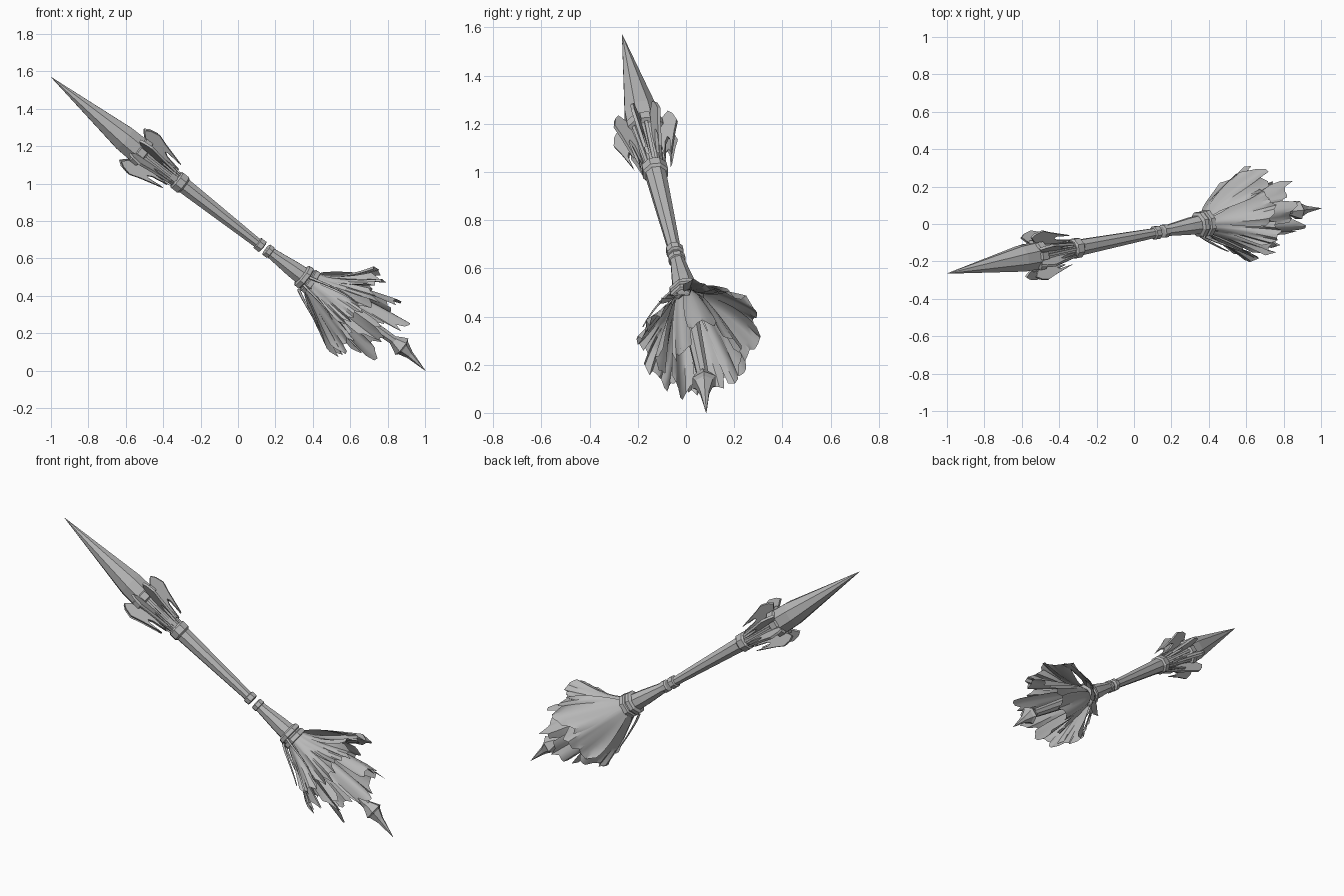
import bpy, math, random
from mathutils import Vector

random.seed(11)
if "Cube" in bpy.data.objects:
    bpy.data.objects.remove(bpy.data.objects["Cube"])

grey = bpy.data.materials.new("grey")
grey.use_nodes = True
COL = (0.48, 0.48, 0.48, 1)
grey.diffuse_color = COL
grey.node_tree.nodes["Principled BSDF"].inputs["Base Color"].default_value = COL

# Slanted frame: s runs from the blade point to the spike point
A = Vector((-1, -0.265, 1.57))
D = Vector((1.37, 0.265, -1.07)).normalized()
E1 = Vector((0.616, 0, 0.788))
E1 = (E1 - D * E1.dot(D)).normalized()
E2 = E1.cross(D)
BEND = [(0, 0, 0), (0.6, -0.02, 0), (1.45, -0.02, 0), (1.76, -0.01, 0),
        (2.38, 0.02, -0.02), (2.567, -0.005, -0.038)]


def at(s, r=0, ang=0):
    """Point at distance s along the bent centre line, r from it, at ang degrees."""
    for (s0, a0, b0), (s1, a1, b1) in zip(BEND, BEND[1:]):
        if s <= s1:
            break
    k = (s - s0) / (s1 - s0)
    a, c = a0 + (a1 - a0) * k, b0 + (b1 - b0) * k
    w = math.radians(ang)
    return A + D * s + E1 * (a + r * math.cos(w)) + E2 * (c + r * math.sin(w))


def make(name, verts, faces, smooth=False):
    me = bpy.data.meshes.new(name)
    me.from_pydata(verts, [], faces)
    me.materials.append(grey)
    ob = bpy.data.objects.new(name, me)
    bpy.context.collection.objects.link(ob)
    if smooth:
        bpy.ops.object.select_all(action="DESELECT")
        ob.select_set(True)
        bpy.context.view_layer.objects.active = ob
        bpy.ops.object.shade_smooth_by_angle(angle=math.radians(35))
    return ob


def lathe(name, prof, n=8, turn=22.5):
    """Faceted solid from (s, radius) pairs."""
    v = [at(s, r, turn + 360 * j / n) for s, r in prof for j in range(n)]
    f = [(i * n + j, i * n + n + j, i * n + n + (j + 1) % n, i * n + (j + 1) % n)
         for i in range(len(prof) - 1) for j in range(n)]
    f += [tuple(range(n)), tuple(reversed(range(len(v) - n, len(v))))]
    return make(name, v, f)


# Blade, shaft and grip
lathe("blade", [(0, 0.001), (0.3, 0.043), (0.52, 0.074), (0.62, 0.077), (0.72, 0.06), (0.88, 0.04)])
lathe("blade_collar", [(0.87, 0.045), (0.88, 0.056), (0.92, 0.056), (0.93, 0.045)])
lathe("upper_shaft", [(0.91, 0.046), (1.0, 0.043), (1.2, 0.036), (1.42, 0.028), (1.465, 0.028)])
lathe("upper_joint_ring", [(1.43, 0.028), (1.435, 0.037), (1.465, 0.037), (1.47, 0.028)])
lathe("lower_joint_ring", [(1.49, 0.028), (1.495, 0.037), (1.52, 0.037), (1.525, 0.028)])
lathe("lower_shaft", [(1.49, 0.028), (1.55, 0.034), (1.67, 0.048), (1.78, 0.056)])
lathe("skirt_collar", [(1.725, 0.055), (1.733, 0.07), (1.755, 0.072), (1.761, 0.062),
                       (1.768, 0.062), (1.773, 0.073), (1.797, 0.075), (1.803, 0.06)])
lathe("inner_stem", [(1.78, 0.05), (1.95, 0.035), (2.25, 0.028), (2.38, 0.025)])
lathe("end_spike", [(2.33, 0.025), (2.36, 0.04), (2.39, 0.056), (2.40, 0.042), (2.45, 0.022), (2.567, 0.001)], 6, 0)


def plate(name, outline, ang, thick):
    """Radial plate cut from an (s, radius) outline."""
    side = (at(1, 1, ang + 90) - at(1)) * thick / 2
    n = len(outline)
    v = [at(s, r, ang) + side * k for k in (-1, 1) for s, r in outline]
    f = [tuple(range(n)), tuple(reversed(range(n, 2 * n)))]
    f += [(i, i + n, (i + 1) % n + n, (i + 1) % n) for i in range(n)]
    return make(name, v, f)


# Claw fins on every edge of the blade base, with ribs and clasps between
for i in range(8):
    plate("claw_fin", [(0.72, 0.055), (0.64, 0.07), (0.60, 0.085), (0.575, 0.115), (0.60, 0.132),
                       (0.65, 0.143), (0.71, 0.122), (0.84, 0.085), (0.75, 0.095), (0.73, 0.088),
                       (0.76, 0.072), (0.85, 0.055)], 22.5 + 45 * i, 0.014)
    plate("blade_clasp", [(0.60, 0.06), (0.61, 0.085), (0.65, 0.085), (0.66, 0.06)], 45 * i, 0.04)
    plate("blade_rib", [(0.64, 0.05), (0.66, 0.076), (0.80, 0.055), (0.885, 0.043)], 45 * i, 0.014)


def petal(name, ang, half, s_end, r_end, flare, ruffle, s0=1.785, r0=0.058, cols=10, rows=7):
    """Broad folded sheet with a ragged end; flare below 1 opens early, above 1 late."""
    rag = [random.uniform(-0.045, 0.025) for _ in range(cols + 1)]
    ph = random.uniform(0, 6.28)
    v = []
    for i in range(rows + 1):
        t = i / rows
        for j in range(cols + 1):
            u = 2 * j / cols - 1
            s = s0 + ((s_end - s0) * (1 - 0.12 * u * u) + rag[j] * t) * t
            r = r0 + (r_end - r0) * t ** flare
            r += ruffle * t * math.cos(u * 3.6 + ph) - 0.015 * t * u * u
            spread = 0.85 + 0.25 * math.sin(t * 2.6)
            v.append(at(s, r, ang + half * u * spread))
    c = cols + 1
    f = [(i * c + j, i * c + j + 1, i * c + c + j + 1, i * c + c + j)
         for i in range(rows) for j in range(cols)]
    return make(name, v, f, True)


# Outer petals: angle, half width, end position, end radius, flare, ruffle
for p in [(105, 28, 2.11, 0.26, 0.75, 0.016), (62, 27, 2.09, 0.275, 0.75, 0.014),
          (15, 25, 2.06, 0.255, 1.4, 0.014), (145, 25, 2.13, 0.25, 0.85, 0.016),
          (185, 25, 2.14, 0.235, 1.0, 0.016), (225, 23, 2.15, 0.235, 0.95, 0.016),
          (265, 20, 2.07, 0.23, 1.0, 0.012), (302, 20, 2.10, 0.22, 1.1, 0.014),
          (338, 20, 2.08, 0.245, 1.35, 0.012)]:
    petal("outer_petal", *p)

# Inner petals, longer and curling back toward the stem
for p in [(8, 25, 2.24, 0.185, 0.8, 0.014), (58, 26, 2.29, 0.175, 0.7, 0.016),
          (110, 26, 2.31, 0.175, 0.7, 0.016), (162, 24, 2.27, 0.17, 0.75, 0.014),
          (212, 24, 2.29, 0.155, 0.75, 0.014), (262, 22, 2.24, 0.17, 0.8, 0.014),
          (318, 24, 2.33, 0.14, 0.75, 0.012)]:
    petal("inner_petal", *p, r0=0.045, cols=7)

# Thin tendrils hanging from the collar
for a, s_end, r_end in [(185, 2.0, 0.19), (240, 1.98, 0.20), (283, 2.03, 0.22)]:
    cu = bpy.data.curves.new("tendril", "CURVE")
    cu.dimensions = "3D"
    cu.bevel_depth = 0.008
    cu.bevel_resolution = 0
    sp = cu.splines.new("POLY")
    sp.points.add(6)
    for i, q in enumerate(sp.points):
        t = i / 6
        q.co = (*at(1.76 + (s_end - 1.76) * t, 0.07 + (r_end - 0.07) * t ** 0.9, a + 6 * math.sin(3 * t)), 1)
        q.radius = 1 - 0.65 * t
    cu.materials.append(grey)
    bpy.context.collection.objects.link(bpy.data.objects.new("tendril", cu))
